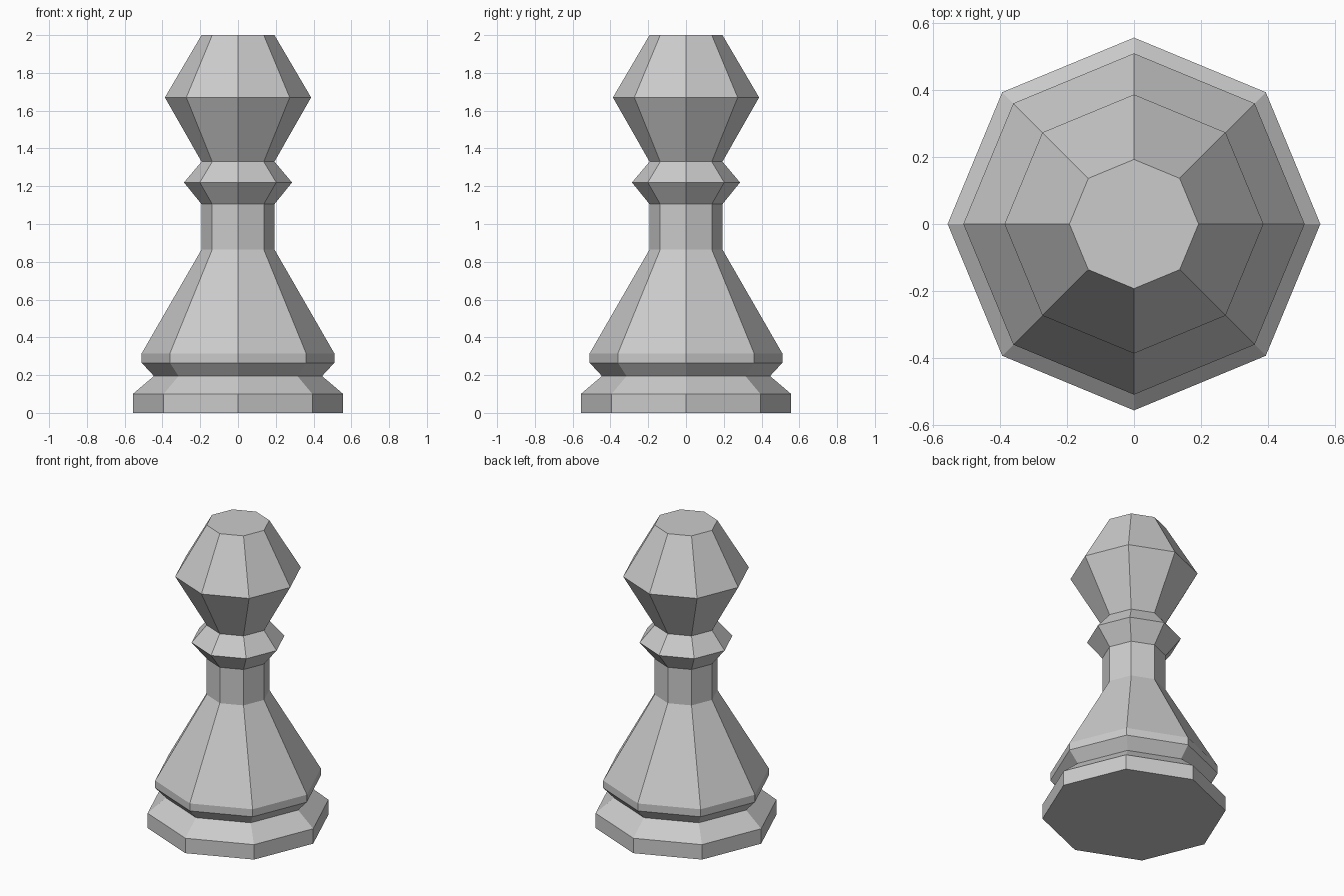
import bpy, bmesh
from math import cos, sin, tau

if "Cube" in bpy.data.objects:
    bpy.data.objects.remove(bpy.data.objects["Cube"])

SIDES = 8

# Turned profile from bottom to top: (radius, height)
base = [(0.557, 0.0), (0.557, 0.10), (0.445, 0.195)]
skirt = [(0.51, 0.265), (0.51, 0.315)]
neck = [(0.193, 0.865), (0.193, 1.105)]
collar = [(0.286, 1.22), (0.193, 1.33)]
head = [(0.387, 1.67), (0.193, 2.0)]


def lathe(name, profile):
    """Closed, flat-shaded solid of revolution with corners on the x and y axes."""
    bm = bmesh.new()
    rings = [[bm.verts.new((r * cos(tau * i / SIDES), r * sin(tau * i / SIDES), z))
              for i in range(SIDES)] for r, z in profile]
    for low, high in zip(rings, rings[1:]):
        for i in range(SIDES):
            j = (i + 1) % SIDES
            bm.faces.new((low[i], low[j], high[j], high[i]))
    # Flat underside and top
    bm.faces.new(rings[0][::-1])
    bm.faces.new(rings[-1])
    mesh = bpy.data.meshes.new(name)
    bm.to_mesh(mesh)
    bm.free()
    obj = bpy.data.objects.new(name, mesh)
    bpy.context.collection.objects.link(obj)
    return obj


# The whole piece is one continuous turned body
lathe("chess_pawn", base + skirt + neck + collar + head)
